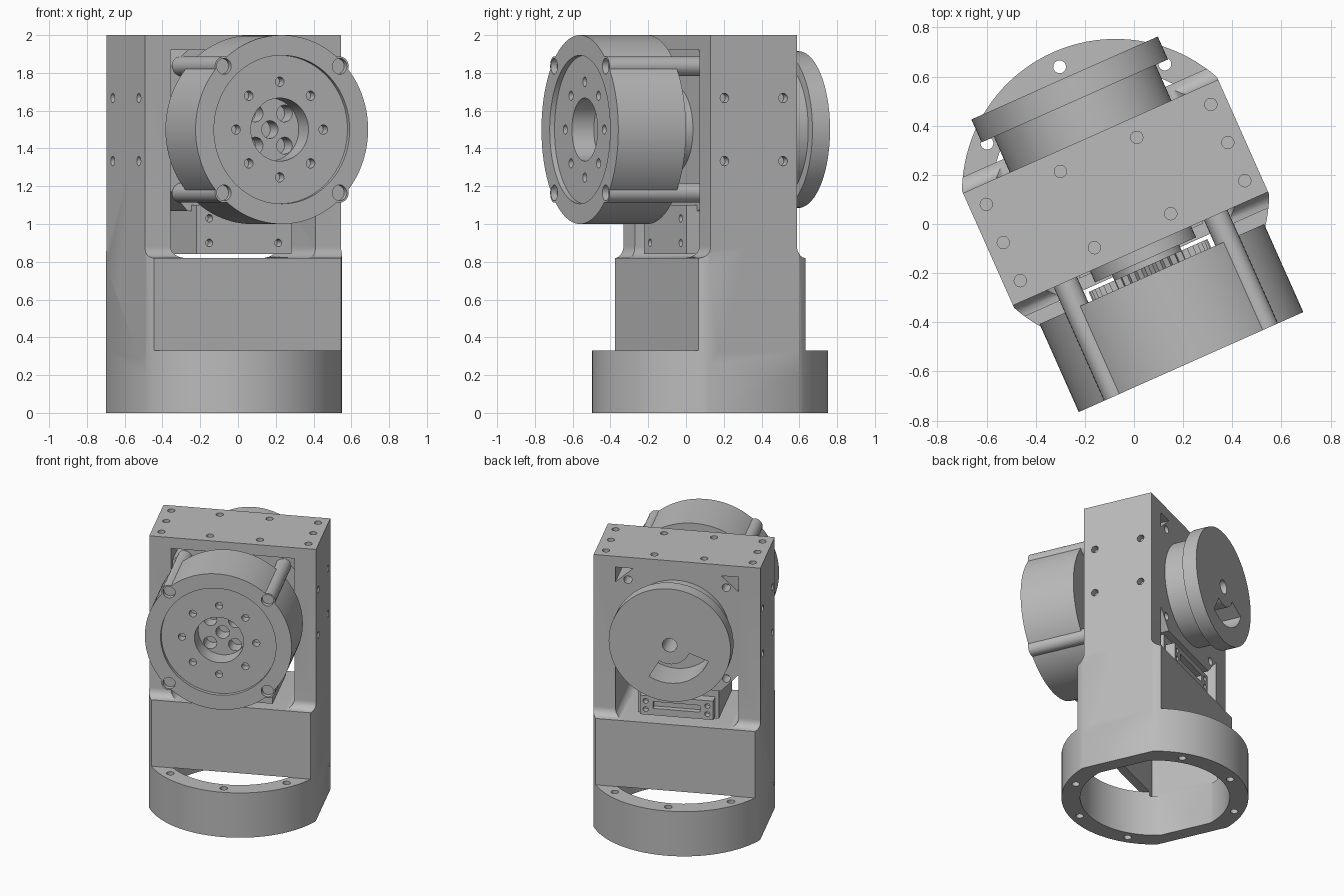
import bpy, bmesh, math
from mathutils import Matrix, Vector

cube = bpy.data.objects.get("Cube")
if cube:
    bpy.data.objects.remove(cube, do_unlink=True)

# Everything is built square to the axes, then turned about z
TURN = Matrix.Translation((-0.075, 0.128, 0)) @ Matrix.Rotation(math.radians(24), 4, 'Z')
AXIS_Z = 1.5          # height of the motor axis
BOLT = 0.335          # bolt offset from the motor axis

grey = bpy.data.materials.new("machined_grey")
grey.use_nodes = True
grey.diffuse_color = (0.5, 0.5, 0.5, 1)
grey.node_tree.nodes["Principled BSDF"].inputs["Base Color"].default_value = (0.5, 0.5, 0.5, 1)


def prism(name, outline, axis, lo, hi):
    """Extrude a 2D outline along x (y,z), y (x,z) or z (x,y)."""
    place = {'x': lambda a, b: (lo, a, b), 'y': lambda a, b: (a, lo, b),
             'z': lambda a, b: (a, b, lo)}[axis]
    step = Vector([(hi - lo) * (c == axis) for c in 'xyz'])
    bm = bmesh.new()
    face = bm.faces.new([bm.verts.new(place(a, b)) for a, b in outline])
    out = bmesh.ops.extrude_face_region(bm, geom=[face])
    bmesh.ops.translate(bm, vec=step, verts=[e for e in out['geom'] if isinstance(e, bmesh.types.BMVert)])
    bmesh.ops.recalc_face_normals(bm, faces=bm.faces)
    mesh = bpy.data.meshes.new(name)
    bm.to_mesh(mesh)
    bm.free()
    mesh.materials.append(grey)
    obj = bpy.data.objects.new(name, mesh)
    bpy.context.collection.objects.link(obj)
    return obj


def arc(cx, cy, r, start, end, n):
    return [(cx + r * math.cos(math.radians(start + (end - start) * i / n)),
             cy + r * math.sin(math.radians(start + (end - start) * i / n))) for i in range(n + 1)]


def rect(a, b, c, d):
    return [(a, c), (b, c), (b, d), (a, d)]


def rod(name, a, b, r, axis, lo, hi, n=64):
    return prism(name, arc(a, b, r, 0, 360, n)[:-1], axis, lo, hi)


def hole(a, b, r, axis, lo, hi):
    return rod("cutter", a, b, r, axis, lo, hi, 20)


def rounded_flats(r, half):
    """Circle with its left and right sides cut flat."""
    side = math.degrees(math.acos(half / r))
    return arc(0, 0, r, side, 180 - side, 40) + arc(0, 0, r, 180 + side, 360 - side, 40)


def combine(obj, others, mode='DIFFERENCE'):
    for other in others:
        other.hide_render = True
        mod = obj.modifiers.new("shape", 'BOOLEAN')
        mod.operation, mod.solver, mod.object = mode, 'EXACT', other
    deps = bpy.context.evaluated_depsgraph_get()
    deps.update()
    mesh = bpy.data.meshes.new_from_object(obj.evaluated_get(deps))
    obj.modifiers.clear()
    obj.data = mesh
    for other in others:
        bpy.data.objects.remove(other, do_unlink=True)


parts = []

# Upright frame: column with a filleted lip around the lower half
fillet = arc(0.31, 0.88, 0.06, 270, 180, 8)
half_side = [(0.31, 0.2), (0.31, 0.82)] + fillet[1:] + [(0.25, 2)]
section = half_side + [(-y, z) for y, z in reversed(half_side)]
frame = prism("frame", section, 'x', -0.568, 0.568)
combine(frame, [prism("clip", rounded_flats(0.625, 0.568), 'z', 0, 2.1)], 'INTERSECT')
combine(frame, [prism("base", rounded_flats(0.625, 0.568), 'z', 0, 0.33)], 'UNION')

# Hollow base, window, and openings beside the motor wall
cuts = [prism("cutter", rounded_flats(0.5, 0.465), 'z', -0.1, 0.331),
        prism("cutter", rect(-0.465, 0.465, -0.25, 0.25), 'z', 0.3, 0.74)]
floor = arc(-0.36, 0.88, 0.06, 180, 270, 6) + arc(0.36, 0.88, 0.06, 270, 360, 6)
cuts.append(prism("cutter", floor + [(0.42, 1.92), (-0.42, 1.92)], 'y', -0.5, -0.2))
cuts.append(prism("cutter", floor + [(0.42, 1.2), (0.3, 1.07), (-0.3, 1.07), (-0.42, 1.2)], 'y', -0.3, 0.5))
for s in (-1, 1):
    cuts.append(prism("cutter", [(s * 0.42, 1.92), (s * 0.3, 1.92), (s * 0.42, 1.81)], 'y', -0.3, 0.4))

# Threaded holes in the top, sides, wall and base rim
for x in (-0.5, 0.5):
    cuts += [hole(x, y, 0.025, 'z', 1.95, 2.1) for y in (-0.17, 0, 0.17)]
for x in (-0.17, 0.17):
    cuts += [hole(x, y, 0.025, 'z', 1.95, 2.1) for y in (-0.17, 0.17)]
for lo, hi in ((-0.7, -0.52), (0.52, 0.7)):
    for y in (-0.17, 0.17):
        cuts += [hole(y, AXIS_Z + z, 0.025, 'x', lo, hi) for z in (-0.167, 0.167)]
for sx in (-BOLT, BOLT):
    cuts += [hole(sx, AXIS_Z + sz, 0.028, 'y', 0.15, 0.3) for sz in (-BOLT, BOLT)]
for angle in (45, 90, 135, 225, 270, 315):
    a = math.radians(angle)
    cuts.append(hole(0.56 * math.cos(a), 0.56 * math.sin(a), 0.026, 'z', -0.1, 0.4))
combine(frame, cuts)
parts.append(frame)

# Front actuator housing with bolt pillars
housing = rod("actuator_housing", 0, AXIS_Z, 0.5, 'y', -0.755, -0.363, 96)
pillars = [rod("pillar", sx, AXIS_Z + sz, 0.052, 'y', -0.755, -0.19, 24)
           for sx in (-BOLT, BOLT) for sz in (-BOLT, BOLT)]
combine(housing, pillars, 'UNION')
cuts = [rod("cutter", 0, AXIS_Z, 0.393, 'y', -0.8, -0.727, 96),
        rod("cutter", 0, AXIS_Z, 0.167, 'y', -0.8, -0.6, 48),
        hole(0, AXIS_Z, 0.047, 'y', -0.7, -0.5)]
for i in range(8):
    a = math.radians(45 * i)
    cuts.append(hole(0.253 * math.cos(a), AXIS_Z + 0.253 * math.sin(a), 0.025, 'y', -0.8, -0.67))
for sx in (-1, 1):
    for sz in (-1, 1):
        cuts.append(hole(sx * 0.085, AXIS_Z + sz * 0.085, 0.045, 'y', -0.7, -0.5))
        cuts.append(hole(sx * BOLT, AXIS_Z + sz * BOLT, 0.042, 'y', -0.8, -0.72))
combine(housing, cuts)
parts.append(housing)

# Stepped drive shaft and toothed ring between housing and frame
parts.append(rod("drive_flange", 0, AXIS_Z, 0.225, 'y', -0.3, -0.15))
teeth = []
for i in range(48):
    for k, r in enumerate((0.245, 0.265)):
        a = math.radians(7.5 * i + 3.75 * k)
        teeth.append((r * math.cos(a), AXIS_Z + r * math.sin(a)))
parts.append(prism("toothed_ring", teeth, 'y', -0.37, -0.325))
parts.append(rod("drive_shaft", 0, AXIS_Z, 0.15, 'y', -0.34, -0.28))

# Rear hub and its cover disc with a centre bore and a curved slot
parts.append(rod("rear_hub", 0, AXIS_Z, 0.36, 'y', 0.2, 0.42, 96))
cover = rod("rear_cover", 0, AXIS_Z, 0.415, 'y', 0.408, 0.51, 96)
slot = arc(0, AXIS_Z, 0.28, 200, 300, 20) + arc(0, AXIS_Z, 0.14, 300, 200, 20)
bore = hole(0, AXIS_Z, 0.05, 'y', 0.3, 0.6)
combine(cover, [bore, prism("cutter", slot, 'y', 0.3, 0.6)])
combine(parts[-1], [prism("cutter", slot, 'y', 0.27, 0.6), hole(0, AXIS_Z, 0.05, 'y', 0.27, 0.6)])
parts.append(cover)

# Electronics bracket in the lower window, with stepped rear connector
bracket = prism("bracket", rect(-0.275, 0.275, 0.84, 1.1), 'y', -0.26, 0.2)
combine(bracket, [hole(x, z, 0.02, 'y', -0.3, -0.2) for x in (-0.2, 0.2) for z in (0.9, 1.03)])
parts.append(bracket)
plate = prism("connector_plate", rect(-0.25, 0.25, 0.86, 1.0), 'y', 0.19, 0.27)
combine(plate, [hole(x, z, 0.018, 'y', 0.22, 0.3) for x in (-0.21, 0.21) for z in (0.9, 0.96)]
        + [prism("cutter", rect(-0.16, 0.16, 0.91, 0.96), 'y', 0.23, 0.3)])
parts.append(plate)

# Turn into place and smooth the round surfaces
bpy.ops.object.select_all(action='DESELECT')
for obj in parts:
    obj.data.transform(TURN)
    obj.select_set(True)
bpy.context.view_layer.objects.active = frame
bpy.ops.object.shade_smooth_by_angle(angle=math.radians(30))
